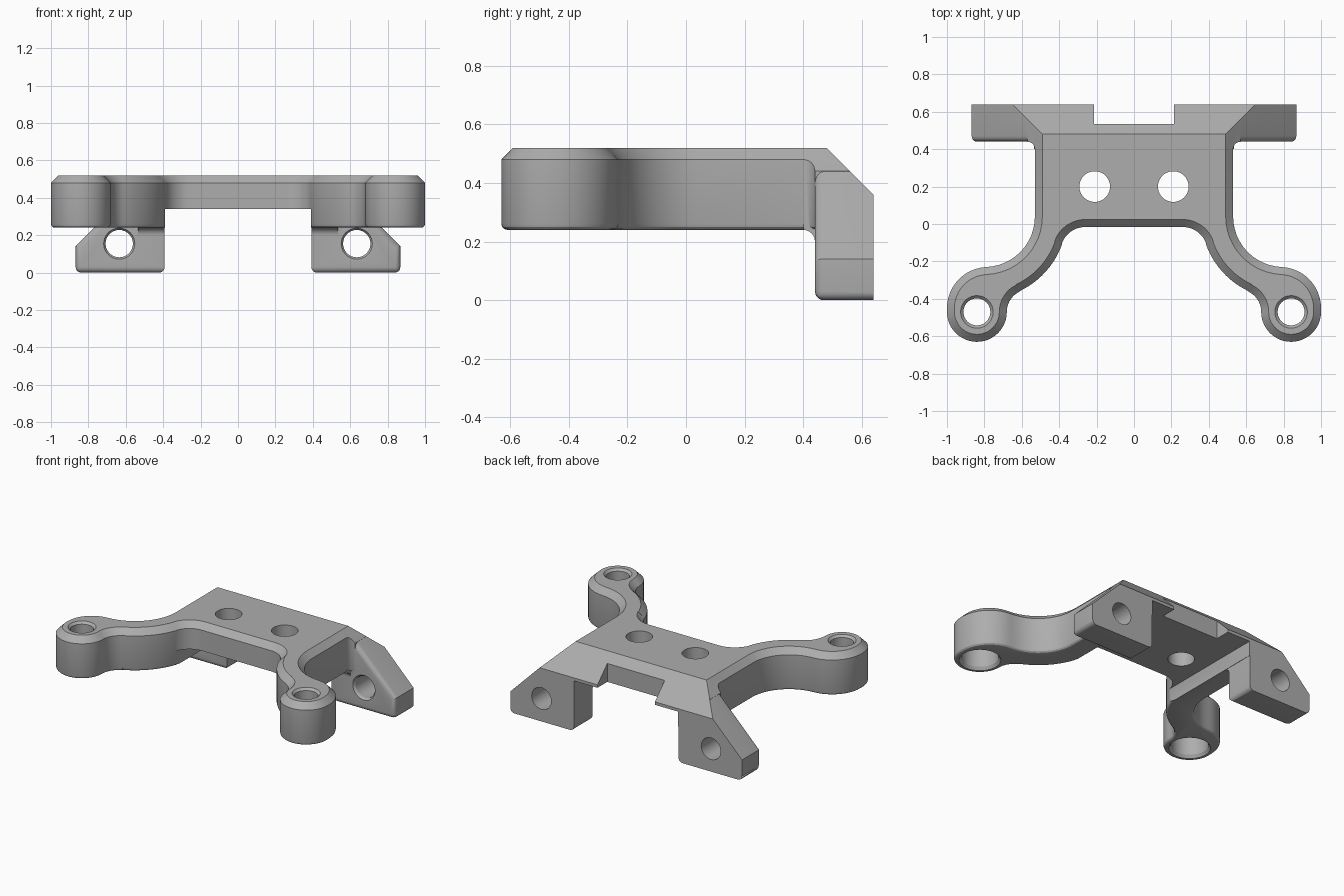
import bpy, bmesh
from math import cos, sin, radians, pi

cube = bpy.data.objects.get("Cube")
if cube:
    bpy.data.objects.remove(cube, do_unlink=True)

grey = bpy.data.materials.new("plain grey")
grey.use_nodes = True
colour = (0.42, 0.42, 0.42, 1)
grey.diffuse_color = colour
grey.node_tree.nodes["Principled BSDF"].inputs["Base Color"].default_value = colour


def loft(name, rings, bevel=None, width=0.03):
    """Solid skinned through matching closed rings; bevel picks edges to round."""
    bm = bmesh.new()
    loops = [[bm.verts.new(p) for p in ring] for ring in rings]
    count = len(loops[0])
    for a, b in zip(loops, loops[1:]):
        for i in range(count):
            j = (i + 1) % count
            bm.faces.new((a[i], a[j], b[j], b[i]))
    bm.faces.new(loops[0])
    bm.faces.new(loops[-1])
    if bevel:
        edges = [e for e in bm.edges if bevel(*[v.co for v in e.verts])]
        bmesh.ops.bevel(bm, geom=edges, offset=width, segments=5, profile=0.5, affect='EDGES')
    bmesh.ops.recalc_face_normals(bm, faces=bm.faces)
    mesh = bpy.data.meshes.new(name)
    bm.to_mesh(mesh)
    bm.free()
    mesh.materials.append(grey)
    ob = bpy.data.objects.new(name, mesh)
    bpy.context.collection.objects.link(ob)
    return ob


def box(name, x0, x1, y0, y1, z0, z1):
    return loft(name, [[(x0, y0, z), (x1, y0, z), (x1, y1, z), (x0, y1, z)] for z in (z0, z1)])


def along_x(name, profile, x0, x1):
    return loft(name, [[(x, y, z) for y, z in profile] for x in (x0, x1)])


def along_y(name, profile, y0, y1, bevel=None):
    return loft(name, [[(x, y, z) for x, z in profile] for y in (y0, y1)], bevel)


def bore(name, x, other, steps, axis='Z'):
    """Round cutter with (radius, position) steps along its axis."""
    rings = []
    for r, t in steps:
        ring = [(x + r * cos(a), other + r * sin(a)) for a in [2 * pi * i / 48 for i in range(48)]]
        rings.append([(u, v, t) if axis == 'Z' else (u, t, v) for u, v in ring])
    return loft(name, rings)


def combine(target, tool, operation):
    mod = target.modifiers.new(operation, 'BOOLEAN')
    mod.object, mod.operation, mod.solver = tool, operation, 'EXACT'
    bpy.context.view_layer.update()
    result = bpy.data.meshes.new_from_object(target.evaluated_get(bpy.context.evaluated_depsgraph_get()))
    target.modifiers.clear()
    target.data = result
    bpy.data.objects.remove(tool, do_unlink=True)


def arc(cx, cy, r, a0, a1, n=12):
    angles = [radians(a0 + (a1 - a0) * i / n) for i in range(n + 1)]
    return [(cx + r * cos(a), cy + r * sin(a)) for a in angles]


def outline(d, z):
    """Plate and arms seen from above, inset by d."""
    half = arc(0.26, -0.15, 0.134 + d, 90, 19.4)          # front edge into arm
    half += arc(0.80, 0.04, 0.441 - d, 199.4, 244.8)      # arm inner sweep
    half += arc(0.56, -0.47, 0.12 + d, 64.8, 0)[:-1]      # blend into boss
    half += arc(0.84, -0.47, 0.16 - d, 180, 360, 24)      # boss
    half += arc(0.78, -0.45, 0.22 - d, 0, 87.7)           # shoulder
    half += arc(0.80, 0.04, 0.27 + d, 267.7, 180)[1:]     # arm outer sweep
    half += arc(0.57, 0.40, 0.04 + d, 180, 90, 6)         # fillet against foot
    half += [(0.57, 0.70)]
    return [(x, y, z) for x, y in half] + [(-x, y, z) for x, y in reversed(half)]


# Plate with both arms: rounded below, chamfered above
bracket = loft("mounting_bracket", [outline(d, z) for d, z in (
    (0.02, 0.24), (0.01, 0.243), (0.003, 0.25), (0, 0.26), (0, 0.48), (0.04, 0.52))])

# Shallow channel under the plate
combine(bracket, box("channel", -0.39, 0.39, -0.2, 0.8, 0.1, 0.34), 'DIFFERENCE')


def foot_edges(a, b):
    front = max(a.y, b.y) < 0.5
    outer = min(abs(a.x), abs(b.x)) > 0.45
    bottom = max(a.z, b.z) < 0.01
    return (front and (outer or bottom)) or (bottom and abs(a.x - b.x) < 0.01)


for s in (-1, 1):
    # Rear feet with sloped shoulders
    shape = [(0.392, 0), (0.868, 0), (0.868, 0.141), (0.50, 0.509), (0.392, 0.509)]
    foot = along_y("foot", [(s * x, z) for x, z in shape], 0.44, 0.70, foot_edges)
    combine(bracket, foot, 'UNION')
    # Concave fillet between plate underside and foot
    fillet = [(0.46, 0.26), (0.40, 0.26)] + arc(0.40, 0.20, 0.04, 90, 0, 6) + [(0.46, 0.20)]
    combine(bracket, along_x("fillet", fillet, s * 0.393, s * 0.535), 'UNION')
    # Side slope plane
    slope = [(0.41, 0.60), (0.91, 0.10), (0.91, 0.60)]
    combine(bracket, along_y("side_slope", [(s * x, z) for x, z in slope], 0.1, 0.9), 'DIFFERENCE')

# Rear slope, rear face and centre notch
combine(bracket, along_x("rear_slope", [(0.40, 0.60), (0.64, 0.36), (0.64, -0.1), (0.9, -0.1), (0.9, 0.60)],
                         -1.2, 1.2), 'DIFFERENCE')
combine(bracket, box("notch", -0.215, 0.215, 0.535, 0.8, 0.1, 0.7), 'DIFFERENCE')

# Screw holes
for s in (-1, 1):
    combine(bracket, bore("plate_hole", s * 0.21, 0.2, [(0.082, 0.1), (0.082, 0.7)]), 'DIFFERENCE')
    combine(bracket, bore("arm_hole", s * 0.84, -0.47, [
        (0.135, 0.23), (0.115, 0.26), (0.115, 0.40), (0.072, 0.40), (0.072, 0.505), (0.092, 0.525)]), 'DIFFERENCE')
    combine(bracket, bore("foot_hole", s * 0.635, 0.155, [
        (0.09, 0.43), (0.073, 0.455), (0.073, 0.8)], 'Y'), 'DIFFERENCE')

bpy.ops.object.select_all(action='DESELECT')
bracket.select_set(True)
bpy.context.view_layer.objects.active = bracket
bpy.ops.object.shade_smooth_by_angle(angle=radians(28))
